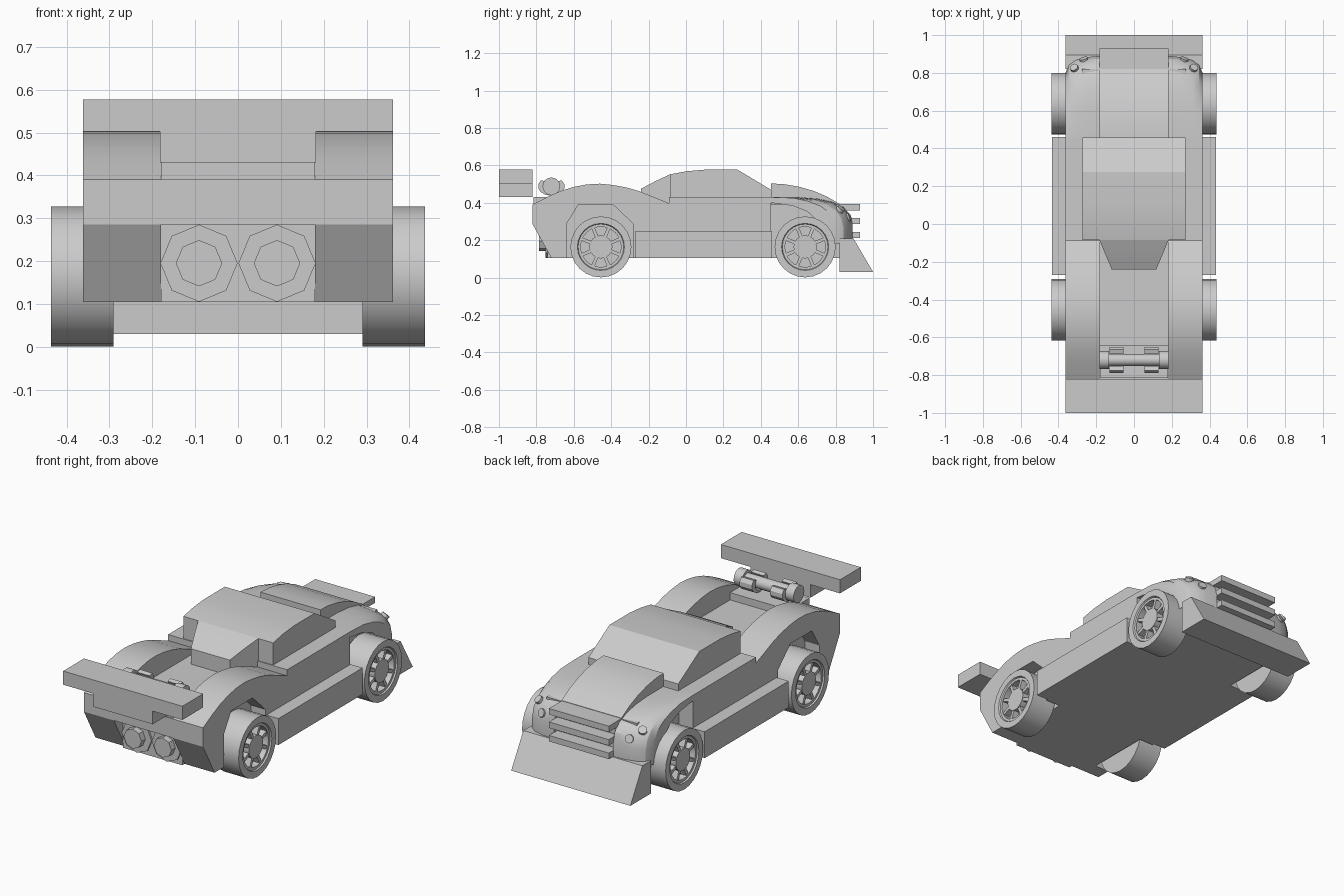
import bpy, bmesh, math
from mathutils import Vector, Matrix

if "Cube" in bpy.data.objects:
    bpy.data.objects.remove(bpy.data.objects["Cube"])

grey = bpy.data.materials.new("light_grey")
grey.diffuse_color = (0.6, 0.6, 0.6, 1)
grey.use_nodes = True
grey.node_tree.nodes["Principled BSDF"].inputs["Base Color"].default_value = grey.diffuse_color


def finish(name, bm, smooth=True):
    bmesh.ops.recalc_face_normals(bm, faces=bm.faces)
    me = bpy.data.meshes.new(name)
    bm.to_mesh(me)
    bm.free()
    ob = bpy.data.objects.new(name, me)
    bpy.context.collection.objects.link(ob)
    me.materials.append(grey)
    if smooth:
        bpy.ops.object.select_all(action='DESELECT')
        ob.select_set(True)
        bpy.context.view_layer.objects.active = ob
        bpy.ops.object.shade_smooth_by_angle(angle=math.radians(25))
    return ob


def loft(name, sections):
    """Join matching closed 3D sections, capped at both ends."""
    bm = bmesh.new()
    rings = [[bm.verts.new(p) for p in s] for s in sections]
    n = len(rings[0])
    for a, b in zip(rings, rings[1:]):
        for i in range(n):
            bm.faces.new((a[i], a[(i + 1) % n], b[(i + 1) % n], b[i]))
    bm.faces.new(rings[0])
    bm.faces.new(rings[-1][::-1])
    return finish(name, bm)


def prism(name, profile, x0, x1):
    """Side profile of (y, z) points stretched from x0 to x1."""
    return loft(name, [[(x, y, z) for y, z in profile] for x in (x0, x1)])


def pair(name, profile, x0, x1):
    prism("right_" + name, profile, x0, x1)
    prism("left_" + name, profile, -x1, -x0)


def box(name, x0, x1, y0, y1, z0, z1):
    return prism(name, [(y0, z0), (y1, z0), (y1, z1), (y0, z1)], x0, x1)


def cylinder(name, centre, axis, radius, length, sides, turn=0):
    bm = bmesh.new()
    rot = Vector((0, 0, 1)).rotation_difference(Vector(axis)).to_matrix().to_4x4()
    bmesh.ops.create_cone(bm, cap_ends=True, segments=sides, radius1=radius, radius2=radius,
                          depth=length, matrix=Matrix.Translation(centre) @ rot @ Matrix.Rotation(turn, 4, 'Z'))
    return finish(name, bm)


# Central chassis and floor
prism("chassis", [(-.74, .105), (.83, .105), (.83, .39), (-.82, .39), (-.82, .285), (-.74, .285)], -.18, .18)

# Rear fenders and body sides, with the wheel arch cut into the outer layer
fender_top = [(-.09, .43), (-.09, .397), (-.25, .462), (-.32, .482), (-.39, .495), (-.46, .502),
              (-.53, .498), (-.60, .485), (-.67, .463), (-.74, .432), (-.82, .39)]
tail = [(-.82, .285), (-.72, .105)]
arch = [(-.64, .105), (-.64, .285), (-.575, .39), (-.39, .39), (-.28, .285), (-.28, .105)]
pair("inner_side", tail + [(.82, .105), (.82, .39), (.455, .39), (.455, .43)] + fender_top, .18, .275)
pair("outer_side", tail + arch + [(.455, .105), (.455, .43)] + fender_top, .275, .362)
pair("sill", [(-.27, .105), (.46, .105), (.46, .25), (-.27, .25)], .362, .435)

# Cabin with tapered rear window
roof = [(-.085, .39), (.457, .39), (.457, .468), (.275, .577), (.10, .577), (.0, .568), (-.085, .552)]
prism("cabin", roof, -.273, .273)
loft("rear_window", [[(-w, y, .39), (w, y, .39), (w, y, z), (-w, y, z)]
                     for w, y, z in ((.118, -.24, .475), (.15, -.165, .515), (.183, -.085, .552))])

# Raised hood
prism("hood", [(.455, .37), (.455, .503), (.52, .50), (.60, .487), (.68, .464), (.75, .435),
               (.82, .395), (.82, .37)], -.182, .182)

# Front fenders curving round into the nose corners
nose = [(.455, .40), (.455, .43), (.60, .43), (.70, .422), (.78, .405), (.84, .378), (.875, .34),
        (.89, .29), (.89, .21), (.84, .21), (.80, .30), (.70, .365), (.60, .388)]
for side, s in (("right", 1), ("left", -1)):
    loft(side + "_front_fender",
         [[(s * x, .455 + (y - .455) * k, z - d * max(0, y - .55)) for y, z in nose]
          for x, k, d in ((.18, 1, 0), (.25, .985, .01), (.31, .95, .03), (.345, .89, .06), (.362, .80, .09))])
    # Paired headlight discs
    cylinder(side + "_outer_headlight", (s * .315, .825, .365), (s * .35, .6, .75), .022, .02, 16)
    cylinder(side + "_inner_headlight", (s * .265, .868, .322), (s * .25, .9, .35), .022, .02, 16)

# Grille backing and bars
box("grille_back", -.18, .18, .80, .86, .21, .385)
for i in range(3):
    z = .212 + i * .074
    box("grille_bar_%d" % (i + 1), -.182, .182, .82, .93, z, z + .033)

# Front plough bumper
prism("front_bumper", [(.82, .03), (1, .03), (.895, .21), (.82, .21)], -.362, .362)

# Rear wing with its lower block
box("rear_wing", -.362, .362, -1, -.82, .502, .577)
box("wing_block", -.182, .182, -1, -.82, .43, .502)

# Cross tube held by two clips
cylinder("cross_tube", (0, -.72, .488), (1, 0, 0), .032, .30, 16)
box("clip_plate", -.18, .18, -.815, -.64, .385, .43)
for side, s in (("right", 1), ("left", -1)):
    cylinder(side + "_tube_end", (s * .157, -.72, .488), (1, 0, 0), .047, .05, 16)
    clip = [(.04 * math.cos(a), .04 * math.sin(a)) for a in [math.radians(140 + 26 * i) for i in range(11)]]
    clip += [(r * 1.7 * math.cos(a), r * 1.2 * math.sin(a)) for r, a in
             [(.042, math.radians(400 - 26 * i)) for i in range(11)]]
    x0, x1 = sorted((s * .055, s * .13))
    prism(side + "_tube_clip", [(y - .72, z + .488) for y, z in clip], x0, x1)

# Octagonal exhausts
for side, s in (("right", 1), ("left", -1)):
    cylinder(side + "_exhaust_ring", (s * .091, -.735, .195), (0, 1, 0), .09, .03, 8)
    cylinder(side + "_exhaust_pipe", (s * .091, -.76, .195), (0, 1, 0), .054, .05, 8)


def wheel(name, s, y0, z0=.164):
    # Tyre and recessed rim as one lathe
    bm = bmesh.new()
    lathe = [(.29, 0), (.29, .163), (.436, .163), (.436, .126), (.428, .122), (.428, .108), (.39, .108), (.39, 0)]
    verts = [bm.verts.new((s * x, 0, r)) for x, r in lathe]
    edges = [bm.edges.new(e) for e in zip(verts, verts[1:])]
    bmesh.ops.spin(bm, geom=verts + edges, cent=(0, 0, 0), axis=(1, 0, 0),
                   angle=math.tau, steps=24, use_duplicate=False)
    bmesh.ops.remove_doubles(bm, verts=bm.verts, dist=.0005)
    bmesh.ops.translate(bm, verts=bm.verts, vec=(0, y0, z0))
    finish(name + "_tyre", bm)
    cylinder(name + "_hub", (s * .408, y0, z0), (1, 0, 0), .062, .04, 16)
    # Eight spokes
    bm = bmesh.new()
    for i in range(8):
        m = (Matrix.Translation((s * .406, y0, z0)) @ Matrix.Rotation(math.radians(22.5 + 45 * i), 4, 'X')
             @ Matrix.Translation((0, 0, .083)) @ Matrix.Diagonal((.036, .018, .056, 1)))
        bmesh.ops.create_cube(bm, size=1, matrix=m)
    finish(name + "_spokes", bm, False)


for side, s in (("right", 1), ("left", -1)):
    wheel(side + "_rear_wheel", s, -.455)
    wheel(side + "_front_wheel", s, .637)
